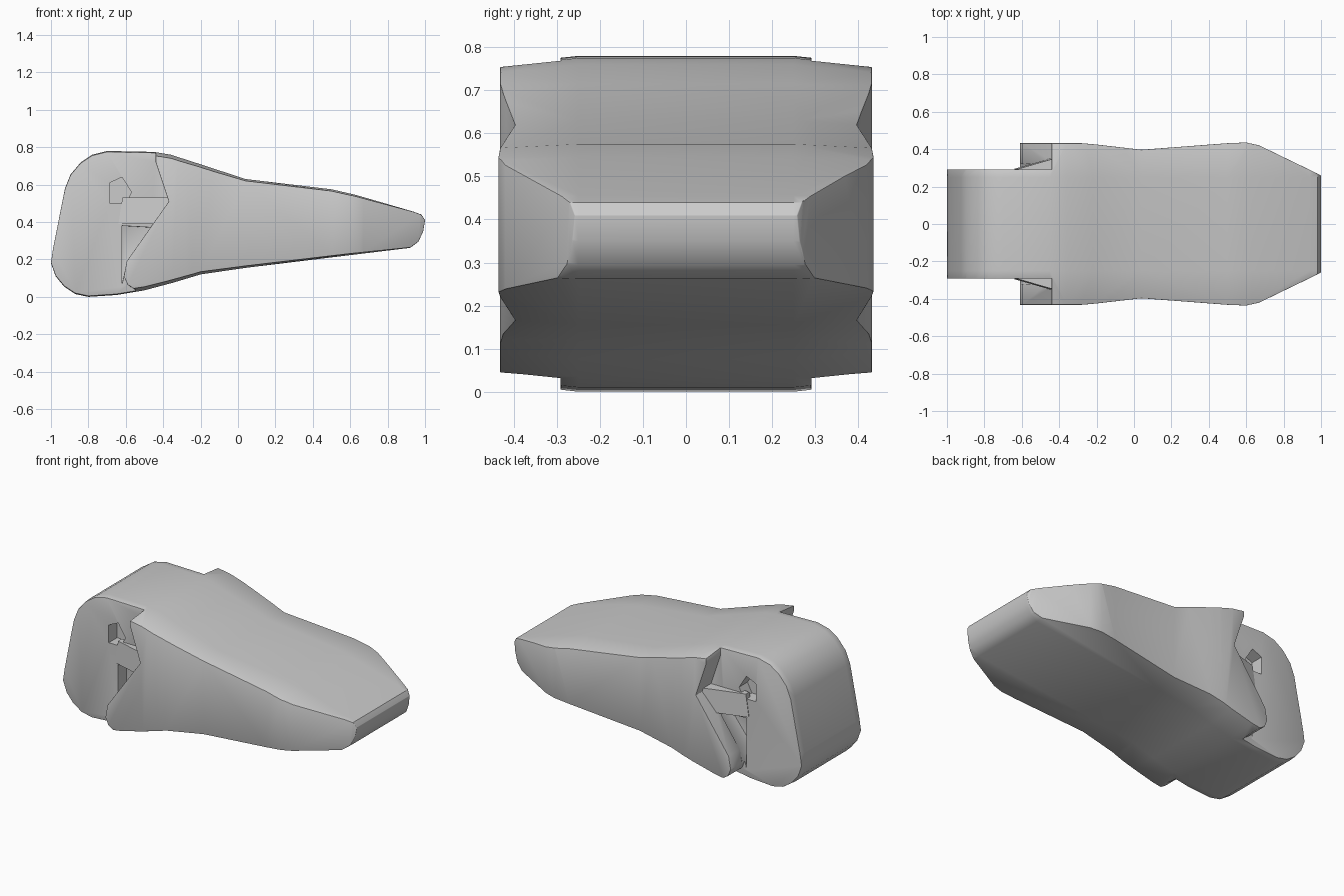
import bpy, bmesh, math

if "Cube" in bpy.data.objects:
    bpy.data.objects.remove(bpy.data.objects["Cube"])

steel = bpy.data.materials.new("plain grey metal")
steel.use_nodes = True
grey = (0.6, 0.6, 0.6, 1)
steel.diffuse_color = grey
steel.node_tree.nodes["Principled BSDF"].inputs["Base Color"].default_value = grey


def prism(name, outline, levels, place):
    """Sweep a closed outline through levels; place(u, v, level) gives xyz."""
    bm = bmesh.new()
    rings = [[bm.verts.new(place(u, v, l)) for u, v in outline] for l in levels]
    for a, b in zip(rings, rings[1:]):
        for i in range(len(a)):
            j = (i + 1) % len(a)
            bm.faces.new((a[i], a[j], b[j], b[i]))
    bm.faces.new(rings[0])
    bm.faces.new(rings[-1])
    bmesh.ops.recalc_face_normals(bm, faces=bm.faces)
    mesh = bpy.data.meshes.new(name)
    bm.to_mesh(mesh)
    bm.free()
    mesh.materials.append(steel)
    obj = bpy.data.objects.new(name, mesh)
    bpy.context.collection.objects.link(obj)
    return obj


def apply(obj, mod):
    bpy.context.view_layer.objects.active = obj
    bpy.ops.object.modifier_apply(modifier=mod.name)


def combine(obj, tool, operation):
    mod = obj.modifiers.new("cut", 'BOOLEAN')
    mod.operation, mod.object, mod.solver = operation, tool, 'EXACT'
    apply(obj, mod)
    bpy.data.objects.remove(tool)


def crowned(x, z, y):
    # Top and bottom fall away slightly toward the sides
    mid = 0.4
    drop = 0.07 if abs(y) > 0.3 else 0
    return (x, y, z - drop * (z - mid))


# Body: side profile swept across the width
profile = [(-0.8, 0), (-0.87, 0.015), (-0.93, 0.055), (-0.975, 0.11), (-1, 0.18),
           (-0.99, 0.25), (-0.925, 0.58), (-0.895, 0.655), (-0.84, 0.72),
           (-0.78, 0.76), (-0.7, 0.78), (-0.45, 0.775), (-0.36, 0.76), (-0.22, 0.715),
           (0.04, 0.63), (0.5, 0.575), (0.63, 0.545), (0.94, 0.455), (0.98, 0.44),
           (1, 0.41), (0.99, 0.35), (0.965, 0.295), (0.92, 0.262),
           (0.04, 0.155), (-0.2, 0.12), (-0.35, 0.075), (-0.5, 0.035), (-0.65, 0.01)]
body = prism("tooth_body", profile, (-0.5, -0.25, 0.25, 0.5), crowned)

# Plan shape: waisted flanks and a tapered nose
flank = [(-1.1, 0.432), (-0.28, 0.432), (-0.2, 0.425), (0.04, 0.397),
         (0.5, 0.432), (0.6, 0.436), (0.67, 0.42), (0.98, 0.27), (1.05, 0.23)]
plan = flank + [(x, -y) for x, y in reversed(flank)]
combine(body, prism("plan_cutter", plan, (-0.2, 1), lambda x, y, z: (x, y, z)), 'INTERSECT')

# Narrow rear block leaves swept cheek edges and small locking recesses
cheek = [(-1.2, -0.2), (-0.55, -0.2), (-0.55, 0.04), (-0.59, 0.065), (-0.61, 0.11),
         (-0.595, 0.19), (-0.37, 0.51), (-0.44, 0.72), (-0.44, 1), (-1.2, 1)]
slot = [(-0.62, 0.07), (-0.59, 0.19), (-0.45, 0.37), (-0.62, 0.38)]
notch = [(-0.685, 0.5), (-0.685, 0.61), (-0.62, 0.64), (-0.57, 0.56), (-0.6, 0.5)]
wedge = [(-0.63, 0.26), (-0.63, 0.295), (-0.44, 0.35), (-0.35, 0.38), (-0.35, 0.26)]
for side in (-1, 1):
    along = lambda x, z, y: (x, side * y, z)
    combine(body, prism("cheek_cutter", cheek, (0.292, 0.7), along), 'DIFFERENCE')
    combine(body, prism("slot_cutter", slot, (0.21, 0.32), along), 'DIFFERENCE')

# Soft worn edges
bevel = body.modifiers.new("edges", 'BEVEL')
bevel.width, bevel.segments = 0.018, 2
bevel.limit_method, bevel.angle_limit = 'ANGLE', math.radians(40)
apply(body, bevel)

# Locking ribs inside the recesses, and the notches behind them
for side in (-1, 1):
    along = lambda x, z, y: (x, side * y, z)
    flat = lambda x, y, z: (x + 0.15 * (z - 0.45), side * y, z)
    combine(body, prism("notch_cutter", notch, (0.21, 0.4), along), 'DIFFERENCE')
    prism("locking_rib_" + ("right" if side < 0 else "left"), wedge, (0.39, 0.53), flat)

bpy.ops.object.select_all(action='DESELECT')
body.select_set(True)
bpy.context.view_layer.objects.active = body
bpy.ops.object.shade_smooth_by_angle(angle=math.radians(30))
